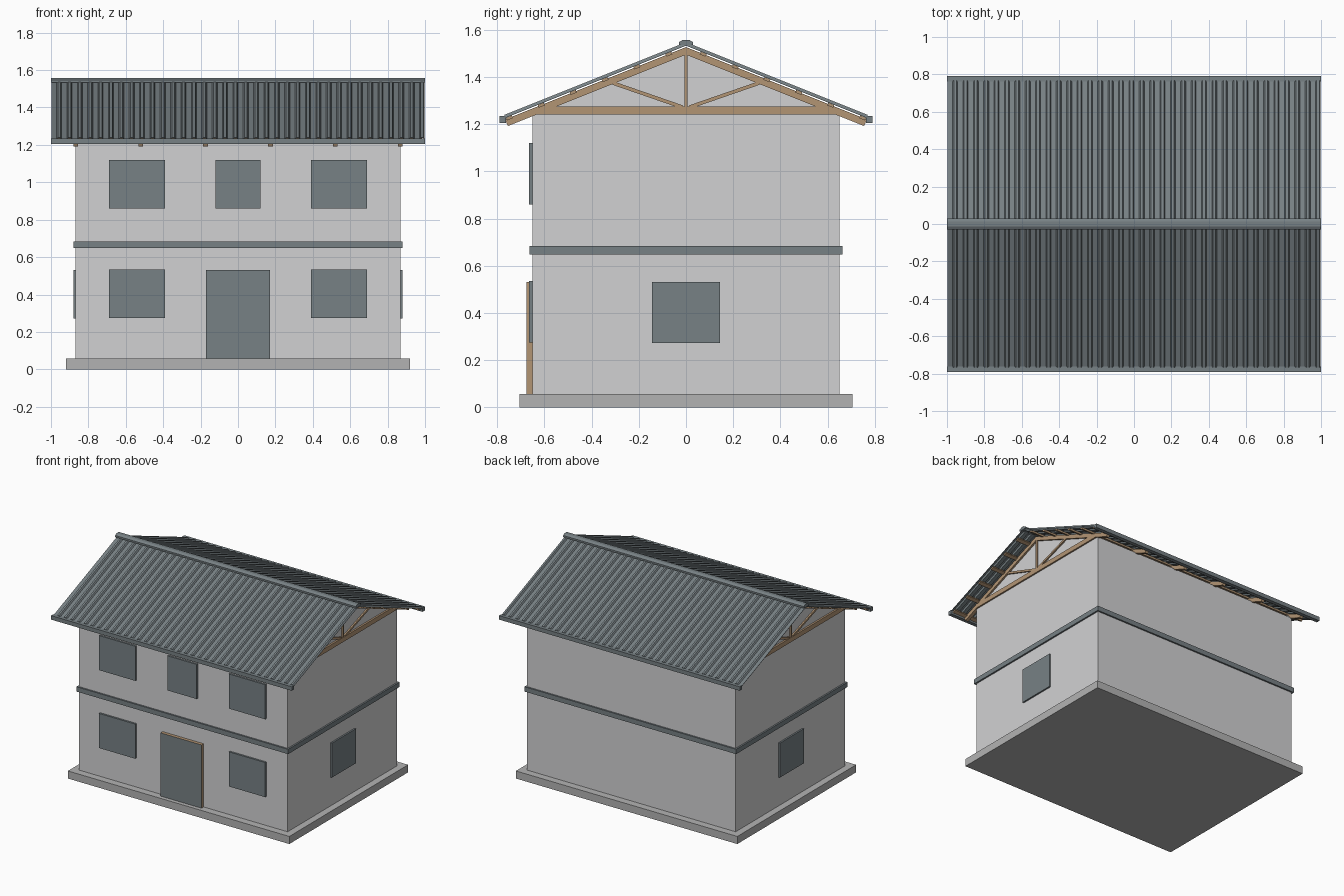
import bpy, bmesh, math
from mathutils import Vector

if "Cube" in bpy.data.objects:
    bpy.data.objects.remove(bpy.data.objects["Cube"])


def material(name, r, g, b):
    m = bpy.data.materials.new(name)
    m.diffuse_color = (r, g, b, 1)
    m.use_nodes = True
    m.node_tree.nodes["Principled BSDF"].inputs["Base Color"].default_value = m.diffuse_color
    return m


WALL = material("pale wall", 0.64, 0.64, 0.65)
STONE = material("grey plinth", 0.45, 0.45, 0.45)
SLATE = material("slate metal", 0.185, 0.218, 0.232)
GLASS = material("blue grey glass", 0.185, 0.22, 0.235)
WOOD = material("timber", 0.45, 0.30, 0.175)

SLOPE = 0.40                      # roof rise per unit of y


def finish(name, bm, *mats):
    bmesh.ops.recalc_face_normals(bm, faces=bm.faces)
    me = bpy.data.meshes.new(name)
    bm.to_mesh(me)
    bm.free()
    for m in mats:
        me.materials.append(m)
    ob = bpy.data.objects.new(name, me)
    bpy.context.collection.objects.link(ob)
    return ob


def prism(bm, pts, x0, x1):
    """Extrude a (y, z) outline along x."""
    f = bm.faces.new([bm.verts.new((x0, y, z)) for y, z in pts])
    g = bmesh.ops.extrude_face_region(bm, geom=[f])["geom"]
    vs = [v for v in g if isinstance(v, bmesh.types.BMVert)]
    bmesh.ops.translate(bm, verts=vs, vec=(x1 - x0, 0, 0))
    if not f.is_valid or len(f.link_loops if hasattr(f, "link_loops") else f.loops) == 0:
        return
    if all(len(e.link_faces) < 2 for e in f.edges):
        bm.faces.remove(f)


def box(name, mat, x0, x1, y0, y1, z0, z1):
    bm = bmesh.new()
    prism(bm, [(y0, z0), (y1, z0), (y1, z1), (y0, z1)], x0, x1)
    return finish(name, bm, mat)


def beam(bm, a, b, w, x0, x1):
    """Straight timber between two (y, z) points."""
    a, b = Vector(a), Vector(b)
    d = (b - a).normalized()
    n = Vector((-d.y, d.x)) * w / 2
    prism(bm, [a - n, b - n, b + n, a + n], x0, x1)


# plinth, walls, storey band
box("plinth", STONE, -0.92, 0.92, -0.705, 0.705, 0, 0.057)
box("walls", WALL, -0.868, 0.868, -0.65, 0.65, 0.057, 1.24)
box("storey_band", SLATE, -0.88, 0.88, -0.662, 0.662, 0.648, 0.684)

# front windows: two side columns on both floors and a narrow upper middle one
for z in (0.275, 0.86):
    for s in (-1, 1):
        box("front_window", GLASS, s * 0.54 - 0.151, s * 0.54 + 0.151, -0.664, -0.645, z, z + 0.26)
box("middle_window", GLASS, -0.121, 0.121, -0.664, -0.645, 0.86, 1.12)

# side windows
for s in (-1, 1):
    xa, xb = sorted((s * 0.86, s * 0.88))
    box("side_window", GLASS, xa, xb, -0.143, 0.143, 0.273, 0.532)

# door: timber edges, grey front face
door = box("door", WOOD, -0.17, 0.17, -0.675, -0.645, 0.057, 0.532)
door.data.materials.append(SLATE)
for p in door.data.polygons:
    if p.normal.y < -0.9:
        p.material_index = 1

# gable infill walls just behind the end trusses
for s in (-1, 1):
    xa, xb = sorted((s * 0.84, s * 0.866))
    bm = bmesh.new()
    prism(bm, [(-0.64, 1.24), (0.64, 1.24), (0.64, 1.255), (0, 1.51), (-0.64, 1.255)], xa, xb)
    finish("gable_wall", bm, WALL)

# six roof trusses
for i in range(6):
    x = -0.867 + i * 0.3468
    xa, xb = x - 0.0125, x + 0.0125
    bm = bmesh.new()
    prism(bm, [(-0.635, 1.24), (0.635, 1.24), (0.56, 1.275), (-0.56, 1.275)], xa, xb)
    for s in (-1, 1):
        prism(bm, [(0, 1.494), (s * 0.754, 1.192), (s * 0.766, 1.2195), (0, 1.526)], xa, xb)
        beam(bm, (s * 0.015, 1.272), (s * 0.31, 1.374), 0.015, x - 0.01, x + 0.01)
    beam(bm, (0, 1.272), (0, 1.50), 0.014, x - 0.01, x + 0.01)
    finish("roof_truss", bm, WOOD)

# corrugated roof sheets: trapezoid ribs across x, swept down each slope
RIBS = 36
pitch = 1.996 / RIBS
profile = []
for i in range(RIBS):
    x = -0.998 + i * pitch
    profile += [(x, 0), (x + pitch * 0.5, 0), (x + pitch * 0.62, 0.012), (x + pitch * 0.88, 0.012)]
profile.append((0.998, 0))
for s, name in ((-1, "front_roof_sheet"), (1, "back_roof_sheet")):
    bm = bmesh.new()
    rows = [[[bm.verts.new((x, s * y, 1.532 + dz + h - SLOPE * y)) for x, h in profile]
             for y in (0, 0.768)] for dz in (0, 0.003)]
    (b0, b1), (t0, t1) = rows
    for j in range(len(profile) - 1):
        for p, q in ((b0, b1), (t0, t1), (b0, t0), (b1, t1)):
            bm.faces.new((p[j], p[j + 1], q[j + 1], q[j]))
    for j in (0, -1):
        bm.faces.new((b0[j], b1[j], t1[j], t0[j]))
    finish(name, bm, SLATE)

# purlins between trusses and sheets, eave trims
for s in (-1, 1):
    bm = bmesh.new()
    for k in range(6):
        y = 0.06 + k * 0.135
        z = 1.525 - SLOPE * y
        beam(bm, (s * y, z), (s * (y + 0.025), z - SLOPE * 0.025), 0.012, -0.985, 0.985)
    finish("purlins", bm, WOOD)
    ya, yb = sorted((s * 0.762, s * 0.79))
    box("eave_trim", SLATE, -1, 1, ya, yb, 1.205, 1.235)

# ridge cap
bm = bmesh.new()
prism(bm, [(-0.03, 1.534), (-0.03, 1.547), (-0.013, 1.557), (0.013, 1.557),
           (0.03, 1.547), (0.03, 1.534)], -1, 1)
finish("ridge_cap", bm, SLATE)
